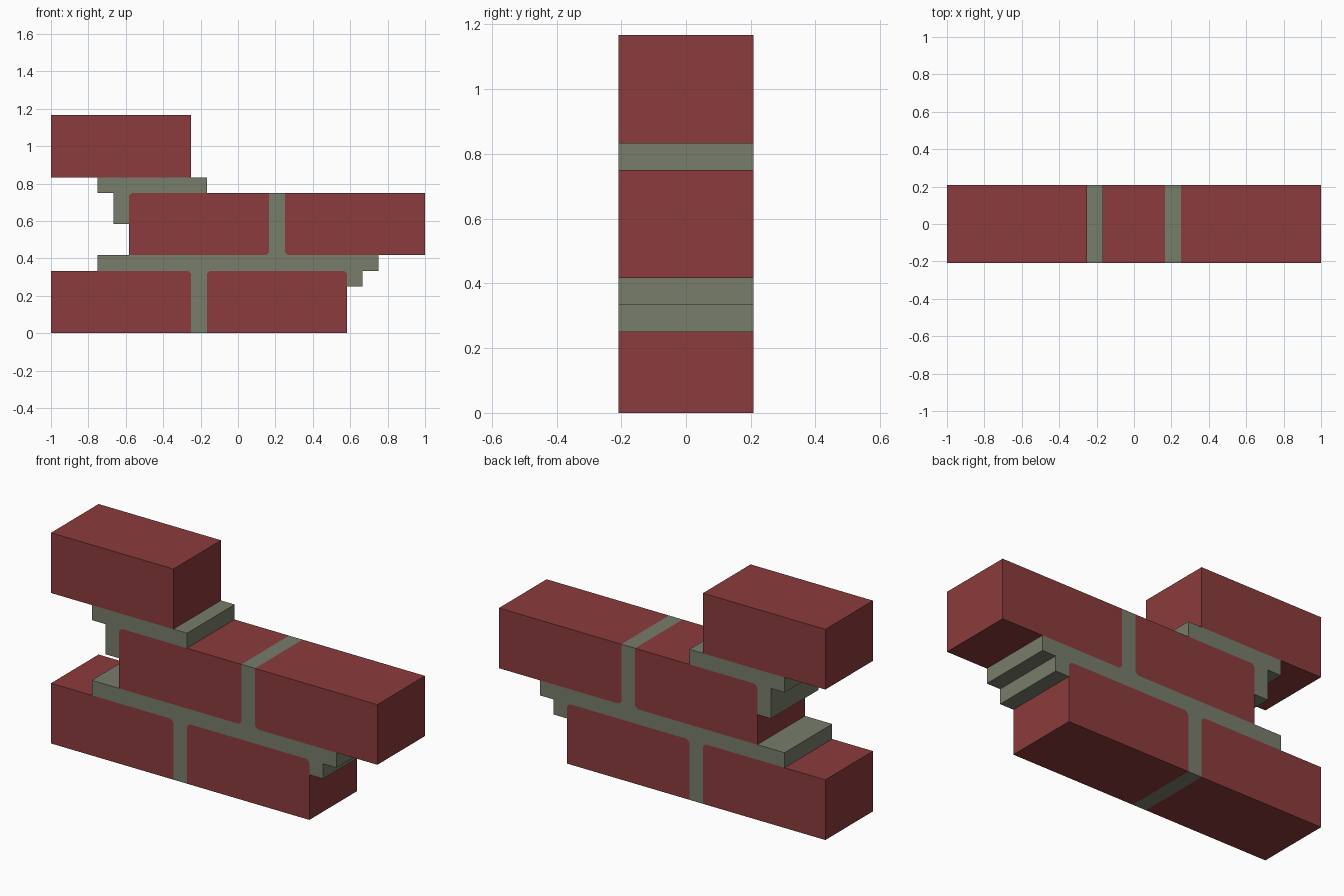
import bpy
import bmesh

cube = bpy.data.objects.get("Cube")
if cube:
    bpy.data.objects.remove(cube, do_unlink=True)

U = 1 / 12          # layout module: one mortar joint thickness
HALF_DEPTH = 2.5    # in modules
C = 0.2             # worn corner size where a brick meets mortar
BRICK_W, BRICK_H = 9, 4


def material(name, color):
    mat = bpy.data.materials.new(name)
    mat.use_nodes = True
    mat.diffuse_color = color
    mat.node_tree.nodes["Principled BSDF"].inputs["Base Color"].default_value = color
    return mat


brick_red = material("brick red", (0.258, 0.044, 0.045, 1))
mortar_grey = material("mortar grey", (0.188, 0.205, 0.147, 1))


def extrude_profile(name, points, mat):
    """Extrude an x-z outline, given in modules, through the wall depth."""
    bm = bmesh.new()
    front = bm.faces.new([bm.verts.new((x * U, -HALF_DEPTH * U, z * U)) for x, z in points])
    result = bmesh.ops.extrude_face_region(bm, geom=[front], use_keep_orig=True)
    verts = [v for v in result["geom"] if isinstance(v, bmesh.types.BMVert)]
    bmesh.ops.translate(bm, verts=verts, vec=(0, 2 * HALF_DEPTH * U, 0))
    bmesh.ops.recalc_face_normals(bm, faces=bm.faces)
    mesh = bpy.data.meshes.new(name)
    bm.to_mesh(mesh)
    bm.free()
    mesh.materials.append(mat)
    obj = bpy.data.objects.new(name, mesh)
    bpy.context.collection.objects.link(obj)
    return obj


def brick(name, x, z, worn=()):
    """Brick with its lower corner at x, z; worn corners are cut at 45 degrees."""
    x1, z1 = x + BRICK_W, z + BRICK_H
    corners = {
        "bottom_left": [(x, z + C), (x + C, z)],
        "bottom_right": [(x1 - C, z), (x1, z + C)],
        "top_right": [(x1, z1 - C), (x1 - C, z1)],
        "top_left": [(x + C, z1), (x, z1 - C)],
    }
    square = [(x, z), (x1, z), (x1, z1), (x, z1)]
    points = []
    for (key, cut), corner in zip(corners.items(), square):
        points += cut if key in worn else [corner]
    extrude_profile(name, points, brick_red)


# Three staggered courses of bricks
brick("bottom_brick_right", -12, 0, ["top_right"])
brick("bottom_brick_left", -2, 0, ["top_left", "top_right"])
brick("middle_brick_right", -7, 5, ["bottom_right", "top_left"])
brick("middle_brick_left", 3, 5, ["bottom_left"])
brick("top_brick", -12, 10)

# Lower mortar bed with both upright joints and the broken end
extrude_profile("lower_mortar", [
    (-9, 4), (-3 - C, 4), (-3, 4 - C), (-3, 0), (-2, 0), (-2, 4 - C), (-2 + C, 4),
    (7 - C, 4), (7, 4 - C), (7, 3), (8, 3), (8, 4), (9, 4), (9, 5),
    (3 + C, 5), (3, 5 + C), (3, 9), (2, 9), (2, 5 + C), (2 - C, 5), (-9, 5),
], mortar_grey)

# Upper mortar bed with its broken upright joint
extrude_profile("upper_mortar", [
    (-9, 9), (-8, 9), (-8, 7), (-7, 7), (-7, 9 - C), (-7 + C, 9),
    (-2, 9), (-2, 10), (-9, 10),
], mortar_grey)
